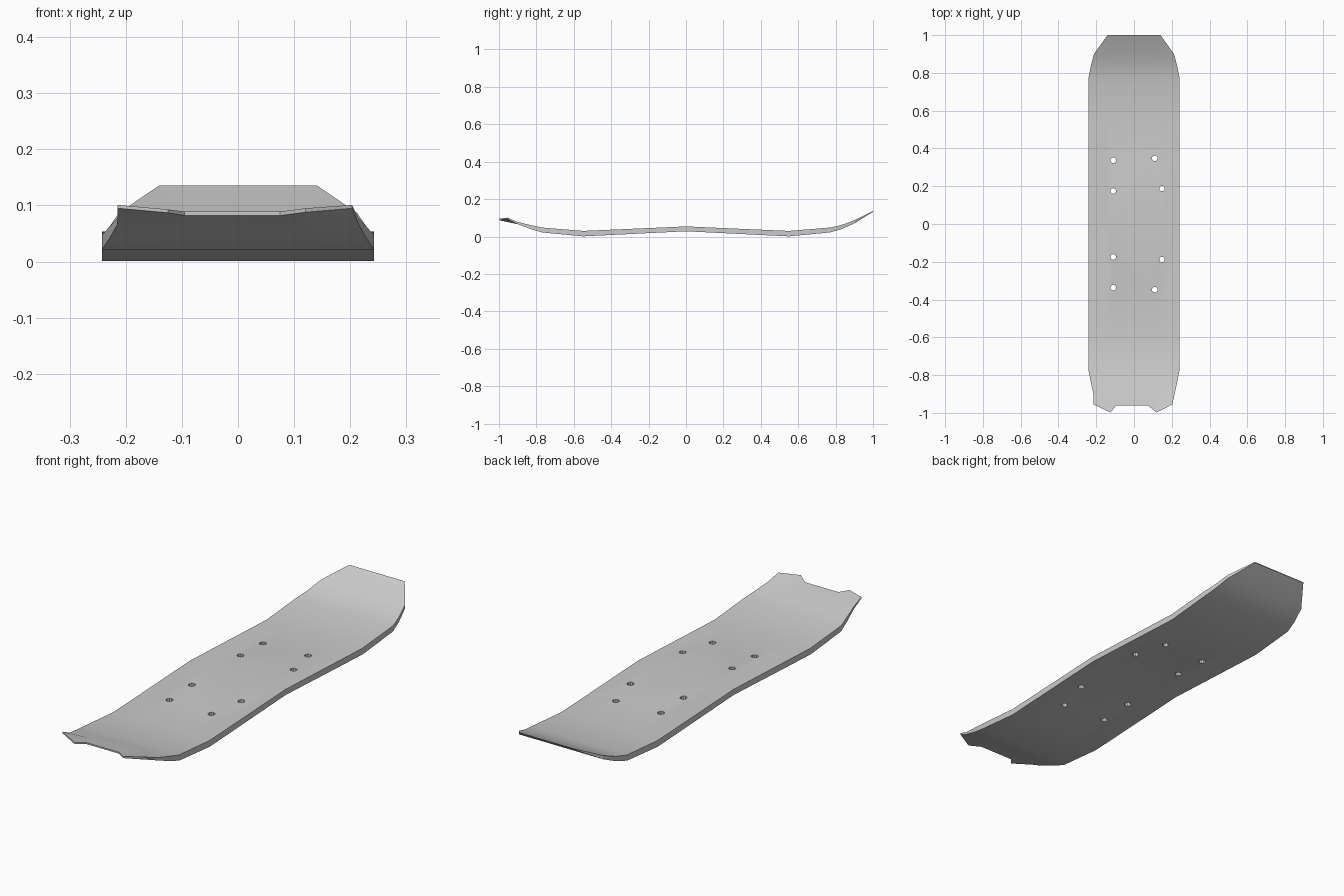
import bpy, bmesh, math

if "Cube" in bpy.data.objects:
    bpy.data.objects.remove(bpy.data.objects["Cube"])

# Deck stations from tail to nose: y, half width, top z, bottom z
stations = [
    (-0.90, 0.215, 0.078, 0.066), (-0.83, 0.230, 0.061, 0.040),
    (-0.77, 0.242, 0.048, 0.022), (-0.55, 0.242, 0.030, 0.001),
    (0.00, 0.242, 0.054, 0.028), (0.55, 0.242, 0.030, 0.001),
    (0.77, 0.242, 0.048, 0.022), (0.83, 0.230, 0.061, 0.039),
    (0.90, 0.212, 0.087, 0.070), (1.00, 0.140, 0.136, 0.132)]
columns = [-1, -0.58, -0.45, 0.40, 0.58, 1]

# Chipped tail edge: x, y, top z, bottom z
tail = [(-0.215, -0.955, 0.101, 0.095), (-0.125, -0.998, 0.093, 0.087),
        (-0.095, -0.962, 0.089, 0.082), (0.075, -0.962, 0.089, 0.082),
        (0.120, -0.998, 0.095, 0.088), (0.203, -0.955, 0.101, 0.095)]

rows = [tail] + [[(c * w, y, t, b) for c in columns] for y, w, t, b in stations]

# Curved deck board
bm = bmesh.new()
top = [[bm.verts.new((x, y, t)) for x, y, t, b in r] for r in rows]
bot = [[bm.verts.new((x, y, b)) for x, y, t, b in r] for r in rows]
n, m = len(rows), len(columns)
for i in range(n - 1):
    for j in range(m - 1):
        for g in (top, bot):
            bm.faces.new((g[i][j], g[i][j + 1], g[i + 1][j + 1], g[i + 1][j]))
    for j in (0, m - 1):
        bm.faces.new((top[i][j], top[i + 1][j], bot[i + 1][j], bot[i][j]))
for j in range(m - 1):
    for i in (0, n - 1):
        bm.faces.new((top[i][j], top[i][j + 1], bot[i][j + 1], bot[i][j]))
bmesh.ops.recalc_face_normals(bm, faces=bm.faces)
mesh = bpy.data.meshes.new("deck")
bm.to_mesh(mesh)
bm.free()
deck = bpy.data.objects.new("deck", mesh)
bpy.context.collection.objects.link(deck)

# Bolt holes, repeated at both ends
bm = bmesh.new()
for x, y in [(-0.11, 0.337), (0.11, 0.348), (-0.11, 0.175), (0.148, 0.188)]:
    for s in (-1, 1):
        made = bmesh.ops.create_cone(bm, cap_ends=True, segments=10,
                                     radius1=0.015, radius2=0.015, depth=0.3)
        bmesh.ops.translate(bm, verts=made["verts"], vec=(x, s * y, 0.03))
mesh = bpy.data.meshes.new("hole_cutter")
bm.to_mesh(mesh)
bm.free()
cutter = bpy.data.objects.new("hole_cutter", mesh)
bpy.context.collection.objects.link(cutter)
cutter.hide_render = True
cutter.display_type = 'WIRE'

cut = deck.modifiers.new("bolt_holes", 'BOOLEAN')
cut.operation = 'DIFFERENCE'
cut.solver = 'EXACT'
cut.object = cutter

# Apply the cut and remove the helper
bpy.context.view_layer.objects.active = deck
deck.select_set(True)
bpy.ops.object.modifier_apply(modifier=cut.name)
bpy.data.objects.remove(cutter)
bpy.ops.object.shade_smooth_by_angle(angle=math.radians(12))
